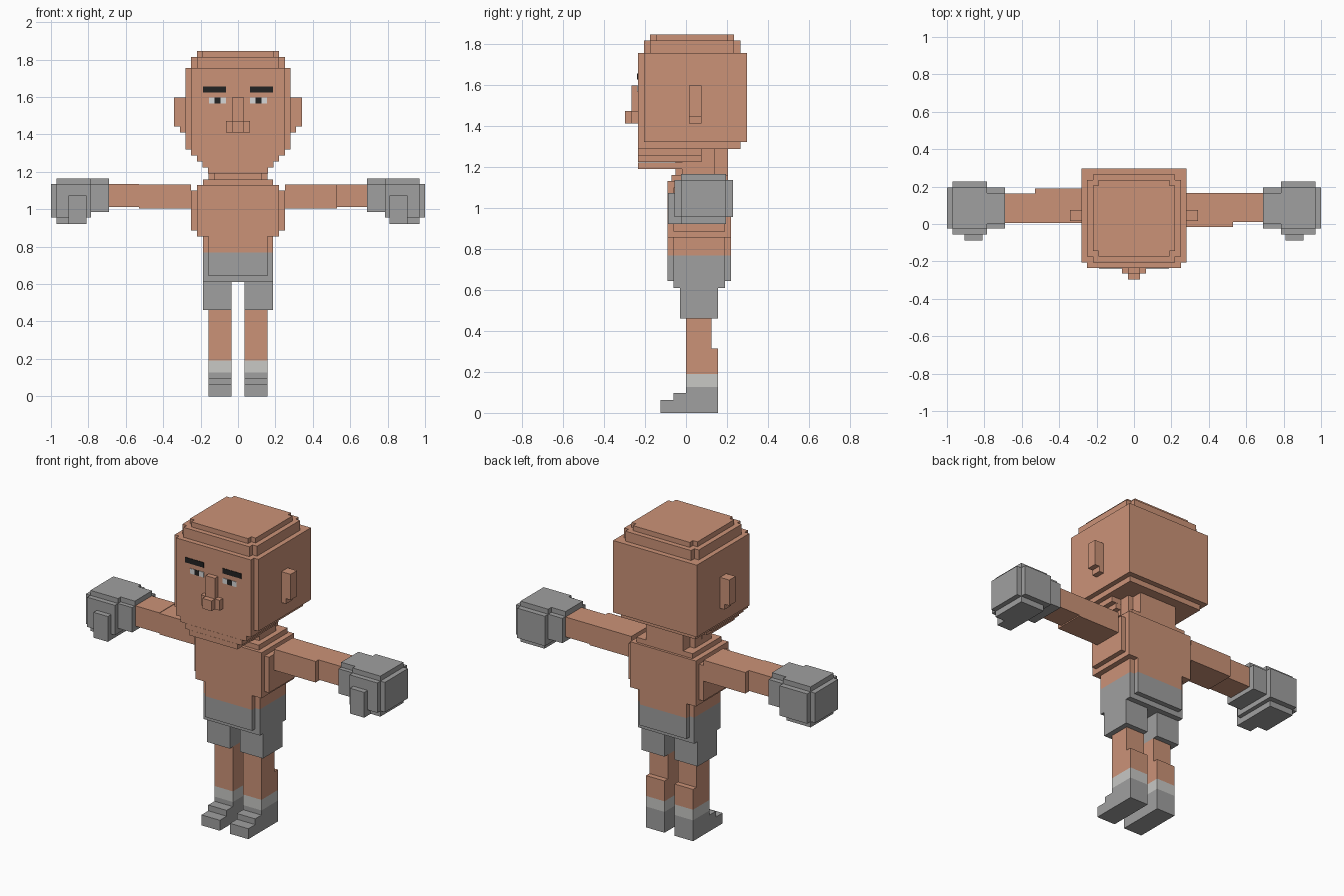
import bpy
import bmesh
from math import pi


def material(name, rgb):
    m = bpy.data.materials.new(name)
    m.diffuse_color = (*rgb, 1)
    return m


SKIN = material("skin", (0.60, 0.29, 0.187))
GREY = material("kit_grey", (0.35, 0.35, 0.35))
SOCK = material("sock_white", (0.58, 0.58, 0.56))
BLACK = material("black", (0.016, 0.016, 0.016))
WHITE = material("eye_white", (0.68, 0.68, 0.68))


def flip(b):
    """Mirror a box across x = 0."""
    return (-b[1], -b[0], *b[2:])


def sym(x, *rest):
    """Box centred on x = 0 with half-width x."""
    return (-x, x, *rest)


def blocks(name, boxes, mat):
    """One clean outer shell around a union of boxes (x0, x1, y0, y1, z0, z1)."""
    axes = [sorted({round(v, 4) for b in boxes for v in b[2 * a:2 * a + 2]}) for a in range(3)]
    filled = set()
    for b in boxes:
        lo = [axes[a].index(round(b[2 * a], 4)) for a in range(3)]
        hi = [axes[a].index(round(b[2 * a + 1], 4)) for a in range(3)]
        filled |= {(i, j, k) for i in range(lo[0], hi[0])
                   for j in range(lo[1], hi[1]) for k in range(lo[2], hi[2])}
    bm = bmesh.new()
    verts = {}

    def vert(c):
        if c not in verts:
            verts[c] = bm.verts.new([axes[a][c[a]] for a in range(3)])
        return verts[c]

    for cell in sorted(filled):
        for a in range(3):
            u, w = (a + 1) % 3, (a + 2) % 3
            for side in (0, 1):
                near = list(cell)
                near[a] += 2 * side - 1
                if tuple(near) in filled:
                    continue
                ring = []
                for du, dw in ((0, 0), (1, 0), (1, 1), (0, 1)):
                    c = list(cell)
                    c[a] += side
                    c[u] += du
                    c[w] += dw
                    ring.append(vert(tuple(c)))
                bm.faces.new(ring if side else ring[::-1])
    bmesh.ops.dissolve_limit(bm, angle_limit=pi / 180, verts=bm.verts[:], edges=bm.edges[:])
    mesh = bpy.data.meshes.new(name)
    bm.to_mesh(mesh)
    bm.free()
    mesh.materials.append(mat)
    ob = bpy.data.objects.new(name, mesh)
    bpy.context.collection.objects.link(ob)
    return ob


def pair(name, boxes, mat):
    blocks("right_" + name, [flip(b) for b in boxes], mat)
    blocks("left_" + name, boxes, mat)


# Head: skull, rounded crown layers and the stepped jaw
head = [
    sym(0.28, -0.205, 0.297, 1.32, 1.755),
    sym(0.25, -0.235, 0.265, 1.32, 1.755),
    sym(0.25, -0.175, 0.235, 1.755, 1.815),
    sym(0.22, -0.205, 0.265, 1.755, 1.815),
    sym(0.22, -0.145, 0.205, 1.815, 1.845),
    sym(0.19, -0.175, 0.235, 1.815, 1.845),
    sym(0.25, -0.235, 0.265, 1.287, 1.32),
]
for i, w in enumerate((0.22, 0.19, 0.16)):
    head.append(sym(w, -0.235, 0.075, 1.255 - 0.0325 * i, 1.287 - 0.0325 * i))
blocks("head", head, SKIN)

# Nose and ears
blocks("nose", [sym(0.031, -0.265, -0.235, 1.41, 1.597),
                sym(0.063, -0.265, -0.235, 1.41, 1.472),
                sym(0.031, -0.297, -0.235, 1.41, 1.472)], SKIN)
pair("ear", [(0.28, 0.342, 0.015, 0.075, 1.442, 1.597),
             (0.28, 0.311, 0.015, 0.075, 1.41, 1.442)], SKIN)

# Thin face plates
FY = (-0.238, -0.235)
pair("eyebrow", [(0.063, 0.188, *FY, 1.625, 1.656)], BLACK)
pair("eye", [(0.063, 0.094, *FY, 1.566, 1.597),
             (0.125, 0.156, *FY, 1.566, 1.597)], WHITE)
pair("pupil", [(0.094, 0.125, *FY, 1.566, 1.597)], BLACK)

# Neck with a low collar step
blocks("neck", [sym(0.125, -0.05, 0.205, 1.13, 1.287),
                sym(0.157, -0.02, 0.14, 1.13, 1.287),
                sym(0.188, -0.07, 0.205, 1.13, 1.16)], SKIN)

# Torso, tapering to the waist
blocks("torso", [
    sym(0.25, -0.06, 0.19, 0.885, 1.10),
    sym(0.22, -0.09, 0.22, 0.855, 1.13),
    sym(0.188, -0.06, 0.19, 0.768, 0.855),
    sym(0.157, -0.09, 0.22, 0.768, 0.855)], SKIN)

# Shorts
blocks("shorts", [
    sym(0.188, -0.06, 0.19, 0.61, 0.768),
    sym(0.157, -0.09, 0.22, 0.642, 0.768),
    (0.034, 0.188, -0.03, 0.157, 0.46, 0.61),
    (-0.188, -0.034, -0.03, 0.157, 0.46, 0.61)], GREY)

# Legs, socks and stepped boots
LX = (0.034, 0.157)
pair("leg", [(*LX, 0, 0.125, 0.19, 0.46), (*LX, 0, 0.157, 0.19, 0.313)], SKIN)
pair("sock", [(*LX, 0, 0.157, 0.126, 0.19)], SOCK)
pair("boot", [(*LX, 0, 0.157, 0, 0.126),
              (*LX, -0.06, 0.157, 0, 0.098),
              (*LX, -0.125, 0.157, 0, 0.063)], GREY)

# Arms, held straight out, the two set at slightly different depths
blocks("left_arm", [(0.25, 0.53, -0.015, 0.165, 1.005, 1.132),
                    (0.53, 0.70, 0.012, 0.165, 1.012, 1.132)], SKIN)
blocks("right_arm", [flip((0.25, 0.53, 0.005, 0.19, 1.005, 1.132)),
                     flip((0.53, 0.70, 0.005, 0.162, 1.012, 1.135))], SKIN)

# Boxing gloves: cuff, rounded fist and thumb
pair("glove", [
    (0.69, 0.785, -0.025, 0.195, 0.985, 1.135),
    (0.69, 0.97, 0.0, 0.165, 0.985, 1.165),
    (0.785, 0.97, -0.025, 0.195, 0.985, 1.165),
    (0.785, 1.0, -0.025, 0.195, 0.955, 1.135),
    (0.785, 0.97, -0.055, 0.228, 0.955, 1.135),
    (0.81, 0.97, -0.025, 0.195, 0.92, 0.985),
    (0.81, 0.905, -0.087, 0.0, 0.92, 1.073)], GREY)
